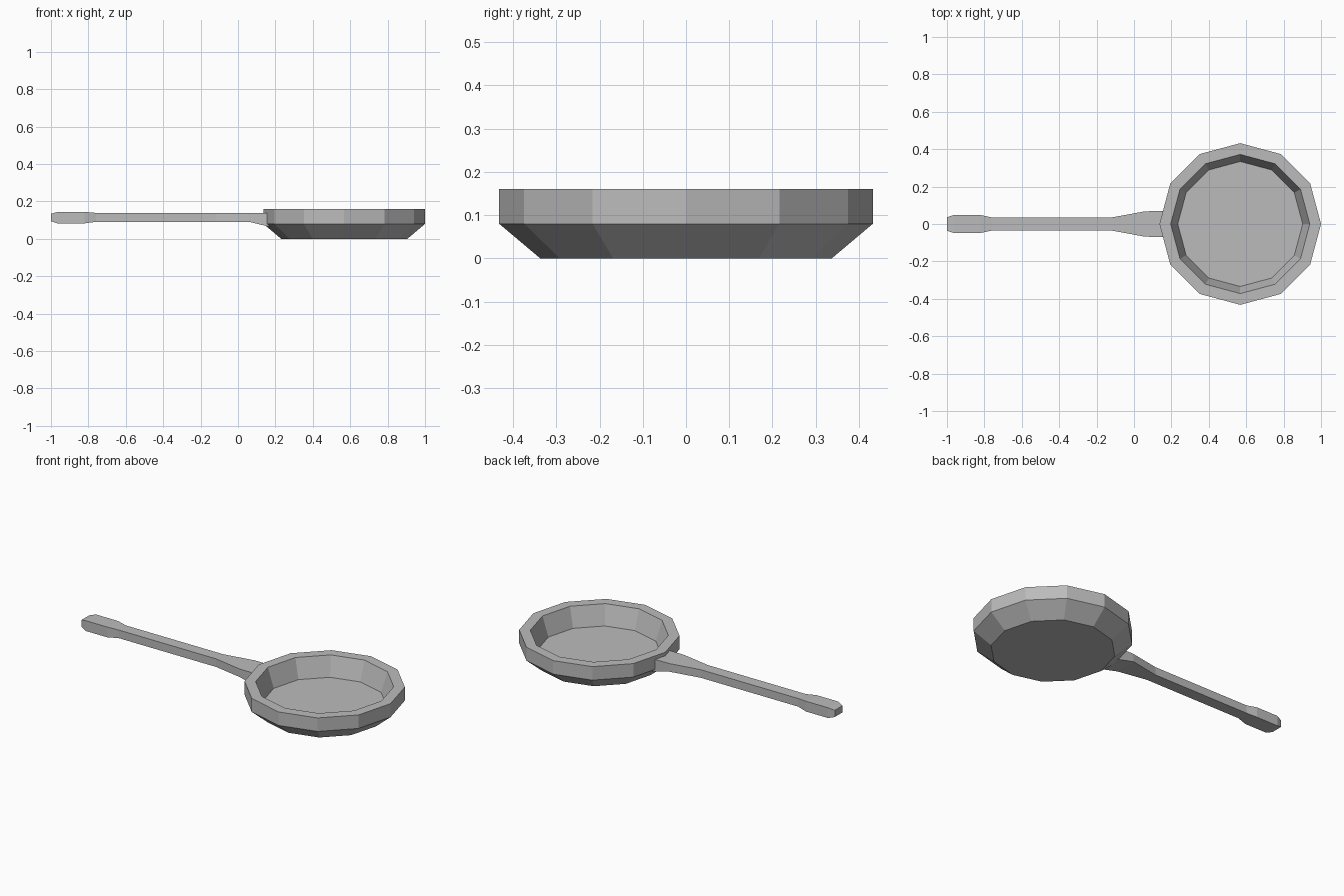
import bpy
import bmesh
from math import cos, sin, pi

cube = bpy.data.objects.get("Cube")
if cube:
    bpy.data.objects.remove(cube, do_unlink=True)

# Plain grey metal shared by both parts
metal = bpy.data.materials.new("grey metal")
metal.use_nodes = True
grey = (0.5, 0.5, 0.5, 1.0)
metal.diffuse_color = grey
metal.node_tree.nodes["Principled BSDF"].inputs["Base Color"].default_value = grey


def loft(name, rings):
    """Join successive closed rings of points with quads and cap both ends."""
    bm = bmesh.new()
    loops = [[bm.verts.new(p) for p in ring] for ring in rings]
    n = len(loops[0])
    for a, b in zip(loops, loops[1:]):
        for i in range(n):
            j = (i + 1) % n
            bm.faces.new((a[i], a[j], b[j], b[i]))
    bm.faces.new(loops[0][::-1])
    bm.faces.new(loops[-1])
    bmesh.ops.recalc_face_normals(bm, faces=bm.faces)
    mesh = bpy.data.meshes.new(name)
    bm.to_mesh(mesh)
    bm.free()
    mesh.materials.append(metal)
    obj = bpy.data.objects.new(name, mesh)
    bpy.context.collection.objects.link(obj)
    return obj


# Pan bowl: twelve-sided, from outer base over the rim to the inner floor
SIDES = 12
CENTRE_X = 0.568
bowl_profile = [(0.337, 0.0), (0.432, 0.08), (0.432, 0.16), (0.372, 0.16), (0.334, 0.045)]


def polygon(radius, z):
    angles = [2 * pi * i / SIDES for i in range(SIDES)]
    return [(CENTRE_X + radius * cos(a), radius * sin(a), z) for a in angles]


loft("pan_bowl", [polygon(r, z) for r, z in bowl_profile])

# Handle: rectangular sections (x, half width, bottom, top) from grip tip to bowl
handle_sections = [
    (-1.0, 0.036, 0.094, 0.134),
    (-0.965, 0.048, 0.083, 0.144),
    (-0.82, 0.048, 0.083, 0.144),
    (-0.76, 0.035, 0.091, 0.139),
    (-0.12, 0.035, 0.091, 0.139),
    (0.06, 0.068, 0.091, 0.139),
    (0.18, 0.069, 0.062, 0.139),
]


def section(x, w, bottom, top):
    return [(x, -w, bottom), (x, w, bottom), (x, w, top), (x, -w, top)]


loft("handle", [section(*s) for s in handle_sections])
